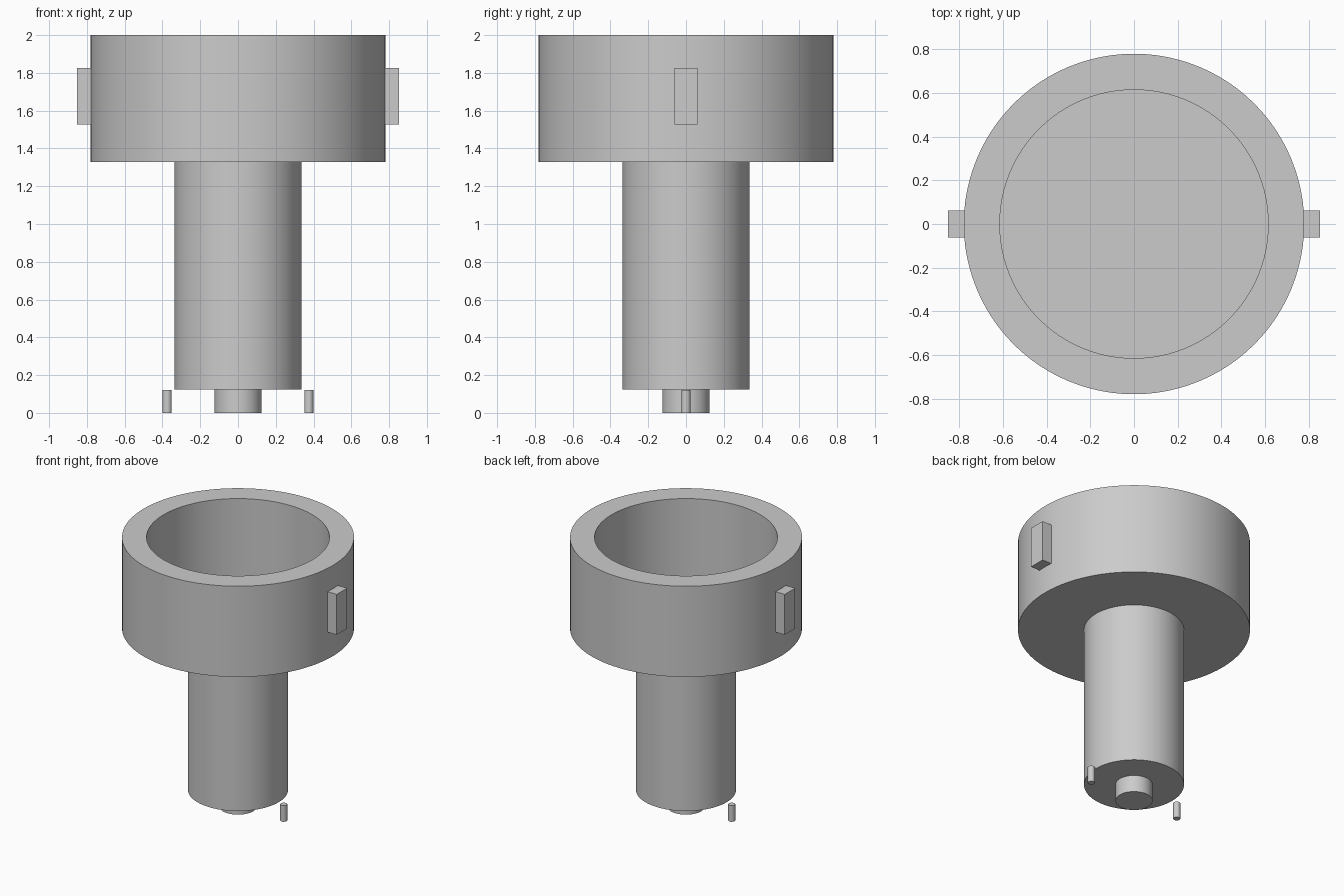
import bpy
import math
from mathutils import Vector

cube = bpy.data.objects.get("Cube")
if cube:
    bpy.data.objects.remove(cube, do_unlink=True)

SIDES = 96
BASE_Z, STEM_Z, CUP_Z, TOP_Z = 0.0, 0.125, 1.327, 2.0
CUP_R, HOLE_R, STEM_R = 0.78, 0.615, 0.336

grey = bpy.data.materials.new("plain grey")
grey.use_nodes = True
colour = (0.6, 0.6, 0.6, 1.0)
grey.diffuse_color = colour
grey.node_tree.nodes["Principled BSDF"].inputs["Base Color"].default_value = colour


def finish(obj, name):
    obj.name = name
    obj.data.materials.append(grey)
    bpy.ops.object.select_all(action="DESELECT")
    obj.select_set(True)
    bpy.context.view_layer.objects.active = obj
    bpy.ops.object.shade_smooth_by_angle(angle=math.radians(30))
    return obj


def cylinder(name, radius, bottom, top, x=0.0, sides=SIDES):
    bpy.ops.mesh.primitive_cylinder_add(
        vertices=sides, radius=radius, depth=top - bottom,
        location=(x, 0, (bottom + top) / 2))
    return finish(bpy.context.object, name)


def box(name, low, high):
    low, high = Vector(low), Vector(high)
    bpy.ops.mesh.primitive_cube_add(size=1, location=(low + high) / 2)
    obj = bpy.context.object
    obj.scale = high - low
    bpy.ops.object.transform_apply(location=False, rotation=False, scale=True)
    return finish(obj, name)


def lathe(name, profile):
    """Spin a profile that starts and ends on the axis."""
    verts, faces, rings = [], [], []
    for radius, z in profile:
        count = SIDES if radius else 1
        rings.append(range(len(verts), len(verts) + count))
        for i in range(count):
            a = math.tau * i / SIDES
            verts.append((radius * math.cos(a), radius * math.sin(a), z))
    for lower, upper in zip(rings, rings[1:]):
        for i in range(SIDES):
            j = (i + 1) % SIDES
            if len(lower) == 1:
                faces.append((lower[0], upper[j], upper[i]))
            elif len(upper) == 1:
                faces.append((lower[i], lower[j], upper[0]))
            else:
                faces.append((lower[i], lower[j], upper[j], upper[i]))
    mesh = bpy.data.meshes.new(name)
    mesh.from_pydata(verts, [], faces)
    obj = bpy.data.objects.new(name, mesh)
    bpy.context.collection.objects.link(obj)
    return finish(obj, name)


# Deep open cup with a thin floor
floor_z = CUP_Z + 0.005
lathe("cup", [(0, CUP_Z), (CUP_R, CUP_Z), (CUP_R, TOP_Z),
              (HOLE_R, TOP_Z), (HOLE_R, floor_z), (0, floor_z)])

# Stem and the short boss under it
cylinder("stem", STEM_R, STEM_Z, CUP_Z)
cylinder("bottom_boss", 0.125, BASE_Z, STEM_Z)

# Side lugs and small locating pins, one of each per side
for side, s in (("left", 1), ("right", -1)):
    inner, outer = sorted((s * 0.73, s * 0.853))
    box(side + "_lug", (inner, -0.061, 1.527), (outer, 0.061, 1.827))
    cylinder(side + "_pin", 0.024, BASE_Z, 0.12, x=s * 0.375, sides=32)
